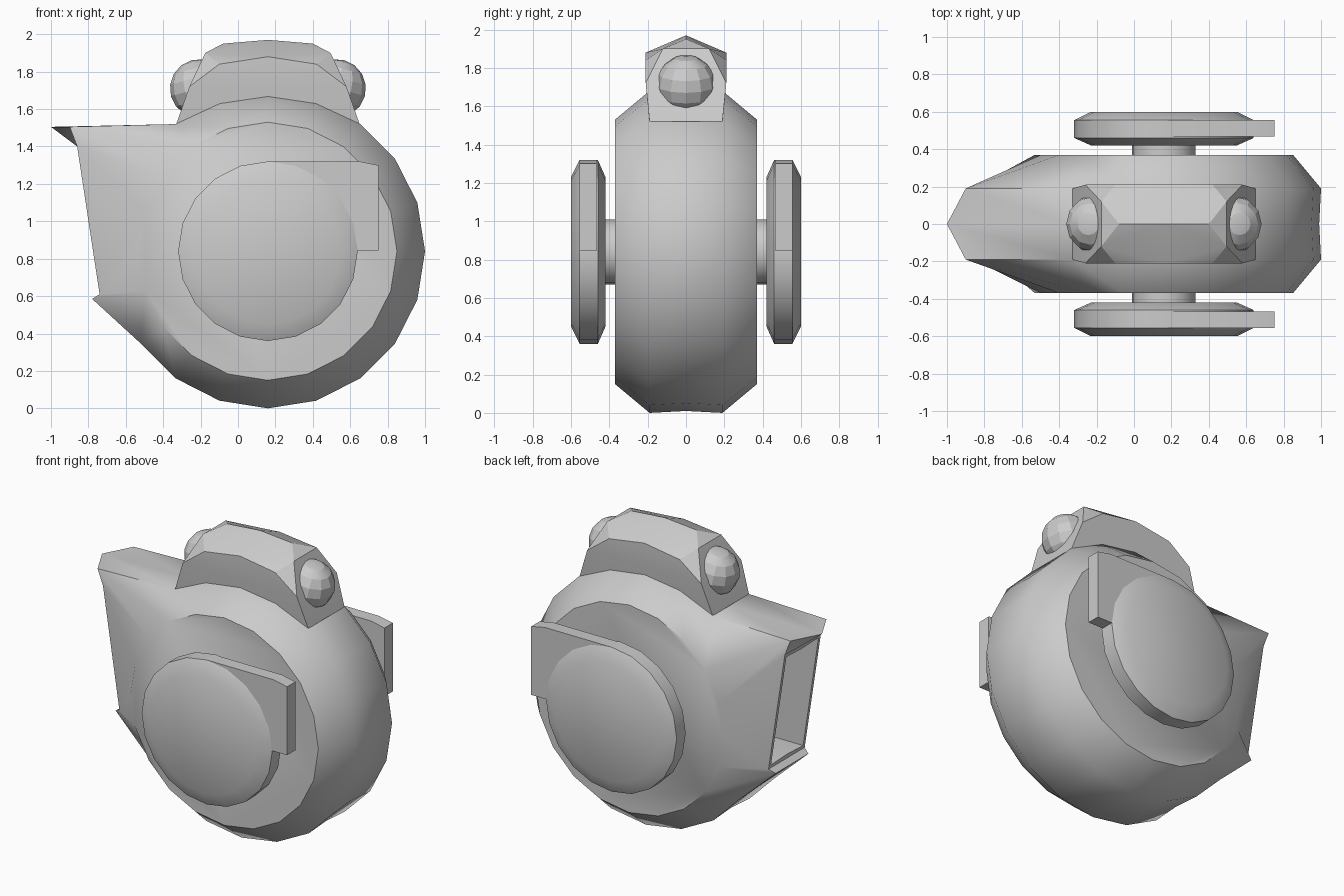
import bpy, bmesh, math

if "Cube" in bpy.data.objects:
    bpy.data.objects.remove(bpy.data.objects["Cube"])

CX, CZ, N = 0.16, 0.84, 20   # wheel centre and side count


def polar(deg, r):
    a = math.radians(deg)
    return CX + r * math.cos(a), CZ + r * math.sin(a)


def finish(name, bm, angle=45):
    bmesh.ops.recalc_face_normals(bm, faces=bm.faces)
    me = bpy.data.meshes.new(name)
    bm.to_mesh(me)
    bm.free()
    ob = bpy.data.objects.new(name, me)
    bpy.context.collection.objects.link(ob)
    bpy.ops.object.select_all(action='DESELECT')
    bpy.context.view_layer.objects.active = ob
    ob.select_set(True)
    bpy.ops.object.shade_smooth_by_angle(angle=math.radians(angle))
    return ob


def lathe(profile, override=None, skip=None):
    """Turn (y, radius) points about the y axis and cap both ends."""
    override = override or {}
    bm = bmesh.new()
    rings = []
    for j, (y, r) in enumerate(profile):
        ring = []
        for k in range(N):
            p = override.get((k, j))
            if p is None:
                x, z = polar(k * 360 / N, r)
                p = (x, y, z)
            ring.append(bm.verts.new(p))
        rings.append(ring)
    for j in range(len(rings) - 1):
        for k in range(N):
            if (k, j) == skip or (skip and (k, j) == (skip[0], skip[1] + 1)):
                continue
            n = (k + 1) % N
            bm.faces.new((rings[j][k], rings[j][n], rings[j + 1][n], rings[j + 1][k]))
    bm.faces.new(rings[0])
    bm.faces.new(rings[-1][::-1])
    return bm, rings


# Round body, its left side pulled out into a spout with top and bottom lips
spout = {}
for j, y in ((1, -0.19), (2, 0), (3, 0.19)):
    spout[8, j] = (-1.0 if j == 2 else -0.9, y, 1.505)
    spout[9, j] = (-0.86, y, 1.40)
    spout[10, j] = (-0.74, y, 0.61)
    spout[11, j] = (-0.78, y * 0.9, 0.585)
bm, R = lathe([(-0.37, 0.69), (-0.19, 0.84), (0, 0.83), (0.19, 0.84), (0.37, 0.69)],
              spout, skip=(9, 1))
R[2][15].co.z = 0.01
# Recessed mouth of the spout
mouth = bm.faces.new((R[1][9], R[2][9], R[3][9], R[3][10], R[2][10], R[1][10]))
bmesh.ops.recalc_face_normals(bm, faces=bm.faces)
bmesh.ops.inset_region(bm, faces=[mouth], thickness=0.03)
inner = bmesh.ops.extrude_discrete_faces(bm, faces=[mouth])['faces'][0]
bmesh.ops.translate(bm, verts=inner.verts, vec=(0.4, 0, 0))
finish("body", bm)

# Crest on top with a ridge and cut ends
bm = bmesh.new()
for sy in (-1, 1):
    for dx, y, z in ((0.49, 0.19, 1.52), (0.42, 0.21, 1.72), (0.335, 0.12, 1.90),
                     (0.26, 0.21, 1.84), (0.24, 0, 1.95), (0, 0.21, 1.88),
                     (0, 0, 1.97), (0, 0.19, 1.5)):
        if y == 0 and sy > 0:
            continue
        for sx in ((-1, 1) if dx else (1,)):
            bm.verts.new((CX + sx * dx, sy * y, z))
bmesh.ops.convex_hull(bm, input=bm.verts)
finish("crest", bm, 20)

# Round knobs on both crest ends
for side, label in ((-1, "left"), (1, "right")):
    bm = bmesh.new()
    bmesh.ops.create_uvsphere(bm, u_segments=12, v_segments=8, radius=0.157)
    ob = finish(label + "_knob", bm, 20)
    ob.location = (CX + side * 0.367, 0, 1.71)
    ob.rotation_euler = (0, side * math.radians(15), 0)

# Side discs with axles and tangent tabs
for s, label in ((-1, "front"), (1, "back")):
    bm, _ = lathe([(s * 0.42, 0.39), (s * 0.46, 0.48), (s * 0.555, 0.48), (s * 0.60, 0.39)])
    finish(label + "_disc", bm, 35)

    bm, _ = lathe([(s * 0.34, 0.17), (s * 0.44, 0.17)])
    finish(label + "_axle", bm, 30)

    bm = bmesh.new()
    outline = ((CX, 1.32), (0.65, 1.32), (0.75, 1.30), (0.75, 0.845), (0.50, 0.845), (CX, 0.95))
    face = bm.faces.new([bm.verts.new((x, s * 0.468, z)) for x, z in outline])
    ext = bmesh.ops.extrude_face_region(bm, geom=[face])['geom']
    bmesh.ops.translate(bm, verts=[v for v in ext if isinstance(v, bmesh.types.BMVert)],
                        vec=(0, s * 0.087, 0))
    finish(label + "_tab", bm, 30)
